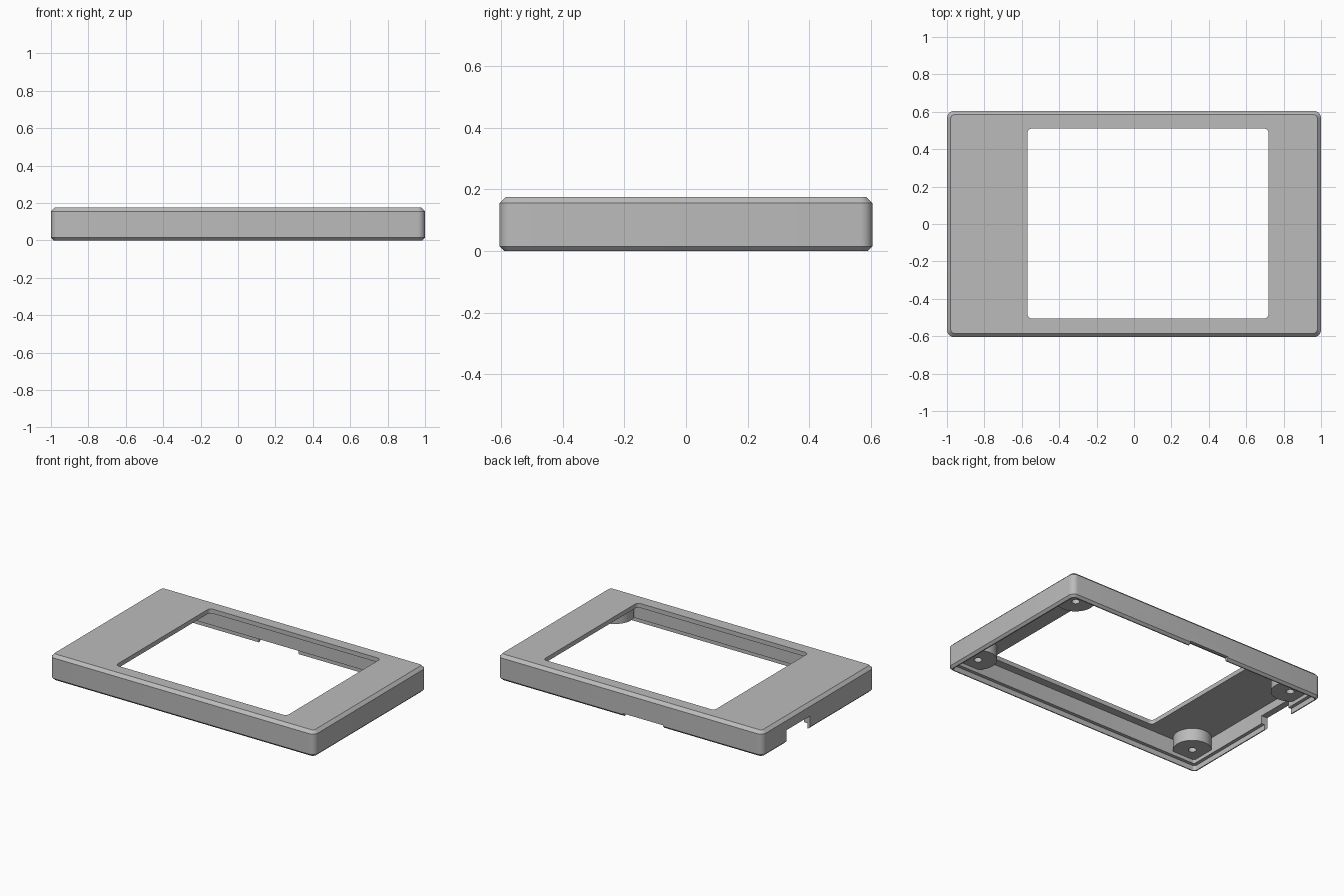
import bpy, bmesh, math

cube = bpy.data.objects.get("Cube")
if cube:
    bpy.data.objects.remove(cube, do_unlink=True)

HX, HY, H = 1.0, 0.605, 0.175      # half length, half depth, height
CORNER = 0.04                      # outer corner radius
CEILING = 0.145                    # underside of the top plate

grey = bpy.data.materials.new("plain grey")
grey.use_nodes = True
grey.diffuse_color = (0.5, 0.5, 0.5, 1)
grey.node_tree.nodes["Principled BSDF"].inputs["Base Color"].default_value = (0.5, 0.5, 0.5, 1)


def rounded_ring(x0, x1, y0, y1, r, z, steps=6):
    """Points of a rounded rectangle, counter-clockwise from the +x +y corner."""
    centres = [(x1 - r, y1 - r), (x0 + r, y1 - r), (x0 + r, y0 + r), (x1 - r, y0 + r)]
    points = []
    for i, (cx, cy) in enumerate(centres):
        for s in range(steps + 1):
            a = math.pi / 2 * (i + s / steps)
            points.append((cx + r * math.cos(a), cy + r * math.sin(a), z))
    return points


def inset_ring(d, z):
    return rounded_ring(-HX + d, HX - d, -HY + d, HY - d, max(CORNER - d, 0.012), z)


def window_ring(z):
    return rounded_ring(-0.57, 0.72, -0.505, 0.51, 0.025, z)


def closed_loft(name, rings):
    """Join rings one after another, the last one back to the first."""
    bm = bmesh.new()
    loops = [[bm.verts.new(p) for p in ring] for ring in rings]
    n = len(loops[0])
    for k, a in enumerate(loops):
        b = loops[(k + 1) % len(loops)]
        for i in range(n):
            j = (i + 1) % n
            bm.faces.new((a[i], a[j], b[j], b[i]))
    bmesh.ops.recalc_face_normals(bm, faces=bm.faces)
    mesh = bpy.data.meshes.new(name)
    bm.to_mesh(mesh)
    bm.free()
    obj = bpy.data.objects.new(name, mesh)
    bpy.context.collection.objects.link(obj)
    mesh.materials.append(grey)
    return obj


def smooth(obj):
    bpy.ops.object.select_all(action='DESELECT')
    obj.select_set(True)
    bpy.context.view_layer.objects.active = obj
    bpy.ops.object.shade_smooth_by_angle(angle=math.radians(30))


def cut_box(target, name, x, y, z):
    """Cut a box given by its ranges out of the target."""
    bpy.ops.mesh.primitive_cube_add(size=1, location=[sum(r) / 2 for r in (x, y, z)])
    cutter = bpy.context.object
    cutter.name = name
    cutter.scale = [r[1] - r[0] for r in (x, y, z)]
    cutter.hide_render = True
    mod = target.modifiers.new(name, 'BOOLEAN')
    mod.operation = 'DIFFERENCE'
    mod.solver = 'EXACT'
    mod.object = cutter
    bpy.context.view_layer.objects.active = target
    bpy.ops.object.modifier_apply(modifier=name)
    bpy.data.objects.remove(cutter, do_unlink=True)


# Hollow bezel: chamfered shell, window, inner wall and stepped bottom rim
bezel = closed_loft("bezel", [
    inset_ring(0.015, 0), inset_ring(0, 0.015),
    inset_ring(0, H - 0.02), inset_ring(0.02, H),
    window_ring(H), window_ring(CEILING),
    inset_ring(0.045, CEILING), inset_ring(0.045, 0.035),
    inset_ring(0.022, 0.035), inset_ring(0.022, 0),
])

# Connector opening in the short side and pry slot in the back
cut_box(bezel, "connector_opening", (-1.1, -0.9), (0.09, 0.345), (-0.1, 0.09))
cut_box(bezel, "pry_slot", (-0.25, 0.05), (0.54, 0.7), (-0.1, 0.022))
smooth(bezel)


# Screw bosses hanging under the plate in the corners
def circle(cx, cy, r, z, n=32):
    return [(cx + r * math.cos(math.tau * i / n), cy + r * math.sin(math.tau * i / n), z)
            for i in range(n)]


for side, sx in (("right", -1), ("left", 1)):
    for end, sy in (("front", -1), ("back", 1)):
        cx, cy = sx * (HX - 0.135), sy * (HY - 0.135)
        top = CEILING + 0.005
        boss = closed_loft(f"screw_boss_{end}_{side}", [
            circle(cx, cy, 0.12, 0.06), circle(cx, cy, 0.12, top),
            circle(cx, cy, 0.025, top), circle(cx, cy, 0.025, 0.06),
        ])
        smooth(boss)
